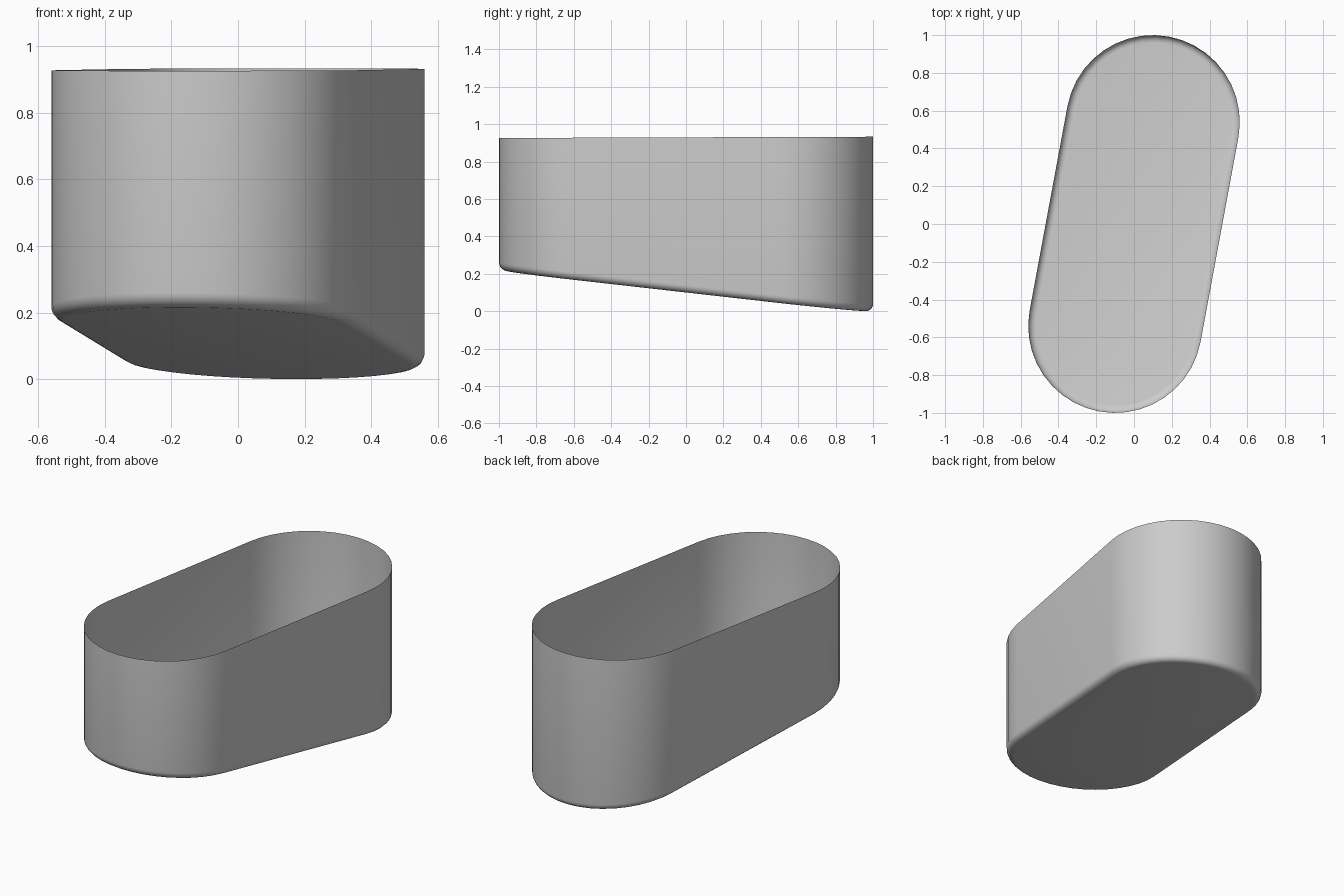
import bpy, bmesh
from math import sin, cos, pi, atan2, hypot

if "Cube" in bpy.data.objects:
    bpy.data.objects.remove(bpy.data.objects["Cube"])

RADIUS = 0.46                # end-cap radius of the stadium outline
CX, CY = 0.10, 0.54          # centre of the rear end cap
HALF = hypot(CX, CY)
TILT = atan2(CX, CY)
ROUND = 0.04                 # rounding of the bottom edge
SEGS = 20


def outline(inset):
    """Stadium points as (across, along) in the long-axis frame."""
    r = RADIUS - inset
    half = [(r * cos(pi * i / SEGS), HALF + r * sin(pi * i / SEGS)) for i in range(SEGS + 1)]
    return half + [(-a, -s) for a, s in half]


def floor_z(s):
    return 0.1085 - 0.111 * s


def rim_z(s):
    return 0.929 + 0.0035 * s


def ring(bm, inset, height):
    return [bm.verts.new((a * cos(TILT) + s * sin(TILT),
                          -a * sin(TILT) + s * cos(TILT), height(s)))
            for a, s in outline(inset)]


bm = bmesh.new()
# Rounded bottom edge, then the upright wall up to the open rim
rings = []
for i in range(6):
    t = pi / 2 * i / 5
    rings.append(ring(bm, ROUND * (1 - sin(t)),
                      lambda s, t=t: floor_z(s) + ROUND * (1 - cos(t))))
rings.append(ring(bm, 0, rim_z))
for low, high in zip(rings, rings[1:]):
    n = len(low)
    for i in range(n):
        j = (i + 1) % n
        bm.faces.new((low[i], low[j], high[j], high[i]))
# Sloping floor
bm.faces.new(rings[0][::-1])

mesh = bpy.data.meshes.new("open_oval_bin")
bm.to_mesh(mesh)
bm.free()
bin_obj = bpy.data.objects.new("open_oval_bin", mesh)
bpy.context.collection.objects.link(bin_obj)
bpy.context.view_layer.objects.active = bin_obj
bin_obj.select_set(True)
bpy.ops.object.shade_smooth_by_angle()
